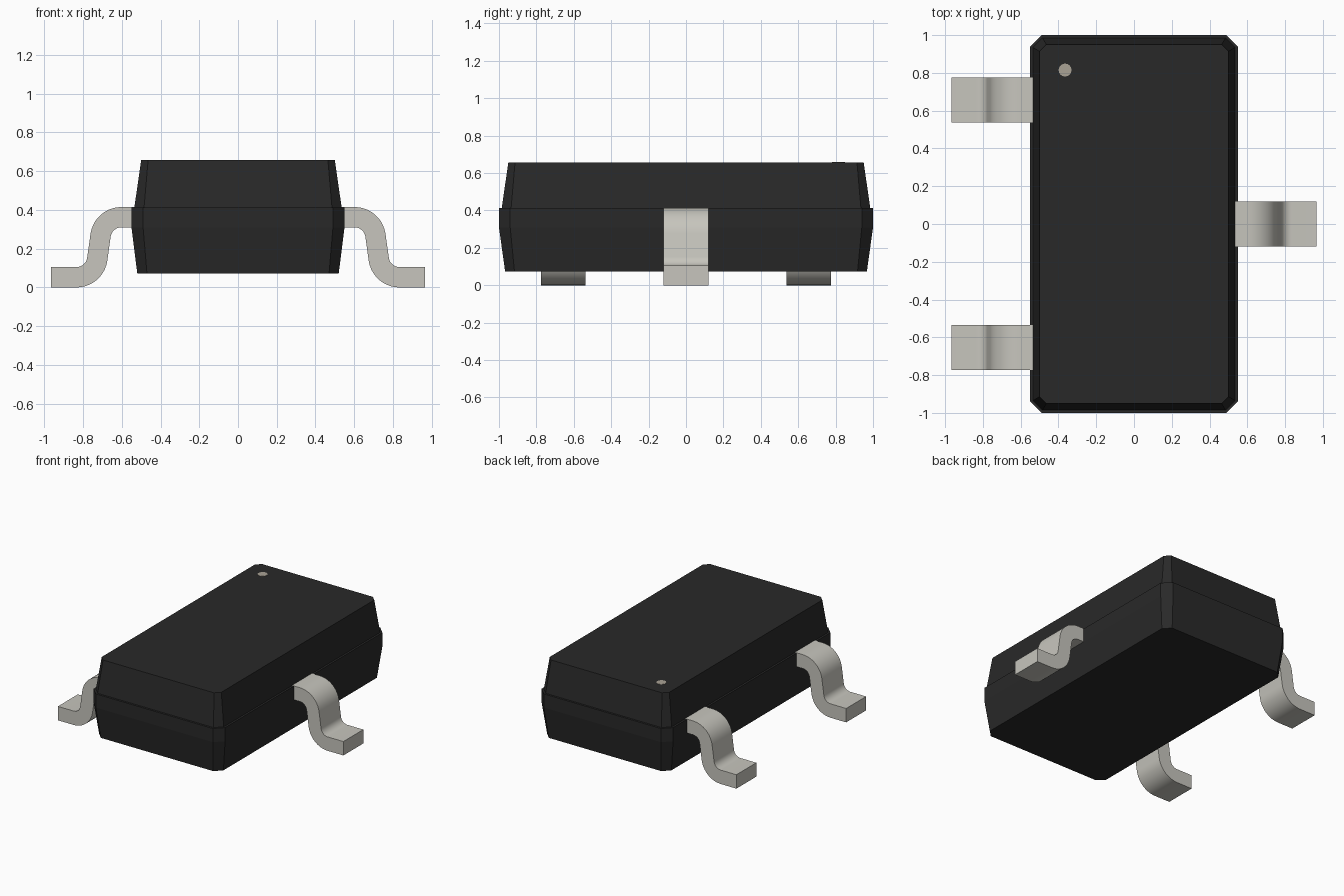
import bpy, bmesh
from math import sin, cos, radians

if "Cube" in bpy.data.objects:
    bpy.data.objects.remove(bpy.data.objects["Cube"])


def material(name, color):
    m = bpy.data.materials.new(name)
    m.diffuse_color = (*color, 1)
    m.use_nodes = True
    m.node_tree.nodes["Principled BSDF"].inputs["Base Color"].default_value = m.diffuse_color
    return m


black = material("black_plastic", (0.022, 0.022, 0.022))
metal = material("tin_plate", (0.57, 0.56, 0.51))
marking = material("pin_mark", (0.40, 0.36, 0.30))


def add_object(name, bm, mat):
    bmesh.ops.recalc_face_normals(bm, faces=bm.faces)
    mesh = bpy.data.meshes.new(name)
    bm.to_mesh(mesh)
    bm.free()
    mesh.materials.append(mat)
    ob = bpy.data.objects.new(name, mesh)
    bpy.context.collection.objects.link(ob)
    return ob


def octagon(bm, hx, hy, c, z):
    pts = [(hx, hy - c), (hx - c, hy), (c - hx, hy), (-hx, hy - c),
           (-hx, c - hy), (c - hx, -hy), (hx - c, -hy), (hx, c - hy)]
    return [bm.verts.new((x, y, z)) for x, y in pts]


# Package body: chamfered sections with a ledge at the parting line
bm = bmesh.new()
sections = [(0.52, 0.967, 0.05, 0.073), (0.55, 1.0, 0.06, 0.31),
            (0.55, 1.0, 0.06, 0.413), (0.535, 0.985, 0.05, 0.413),
            (0.50, 0.95, 0.036, 0.657)]
rings = [octagon(bm, *s) for s in sections]
for a, b in zip(rings, rings[1:]):
    for i in range(8):
        j = (i + 1) % 8
        bm.faces.new((a[i], a[j], b[j], b[i]))
bm.faces.new(rings[0][::-1])
bm.faces.new(rings[-1])
add_object("package_body", bm, black)


def arc(cx, cz, r, a0, a1, n=10):
    steps = [radians(a0 + (a1 - a0) * i / n) for i in range(n + 1)]
    return [(cx + r * cos(a), cz + r * sin(a)) for a in steps]


# Gull-wing lead: side profile of two bends, extruded across its width
R_IN, R_OUT, LEAN = 0.056, 0.161, 9
UP, LOW = (0.602, 0.254), (0.834, 0.161)
outer = [(0.535, 0.415)] + arc(*UP, R_OUT, 90, LEAN) \
    + arc(*LOW, R_IN, 180 + LEAN, 270) + [(0.965, 0.105)]
inner = [(0.535, 0.31)] + arc(*UP, R_IN, 90, LEAN) \
    + arc(*LOW, R_OUT, 180 + LEAN, 270) + [(0.965, 0.0)]


def lead(name, side, y, half=0.119):
    bm = bmesh.new()
    rows = [[bm.verts.new((side * x, y + w, z)) for w, (x, z) in
             ((-half, o), (half, o), (half, i), (-half, i))]
            for o, i in zip(outer, inner)]
    for a, b in zip(rows, rows[1:]):
        for k in range(4):
            m = (k + 1) % 4
            bm.faces.new((a[k], a[m], b[m], b[k]))
    bm.faces.new(rows[0])
    bm.faces.new(rows[-1])
    ob = add_object(name, bm, metal)
    bpy.ops.object.select_all(action='DESELECT')
    bpy.context.view_layer.objects.active = ob
    ob.select_set(True)
    bpy.ops.object.shade_smooth_by_angle(angle=radians(30))


lead("lead_left_back", -1, 0.657)
lead("lead_left_front", -1, -0.655)
lead("lead_right", 1, 0.0)

# Pin one dot on the top face
bm = bmesh.new()
bmesh.ops.create_cone(bm, cap_ends=True, segments=32, radius1=0.034,
                      radius2=0.034, depth=0.006)
bmesh.ops.translate(bm, verts=bm.verts, vec=(-0.365, 0.815, 0.656))
add_object("pin_one_dot", bm, marking)
